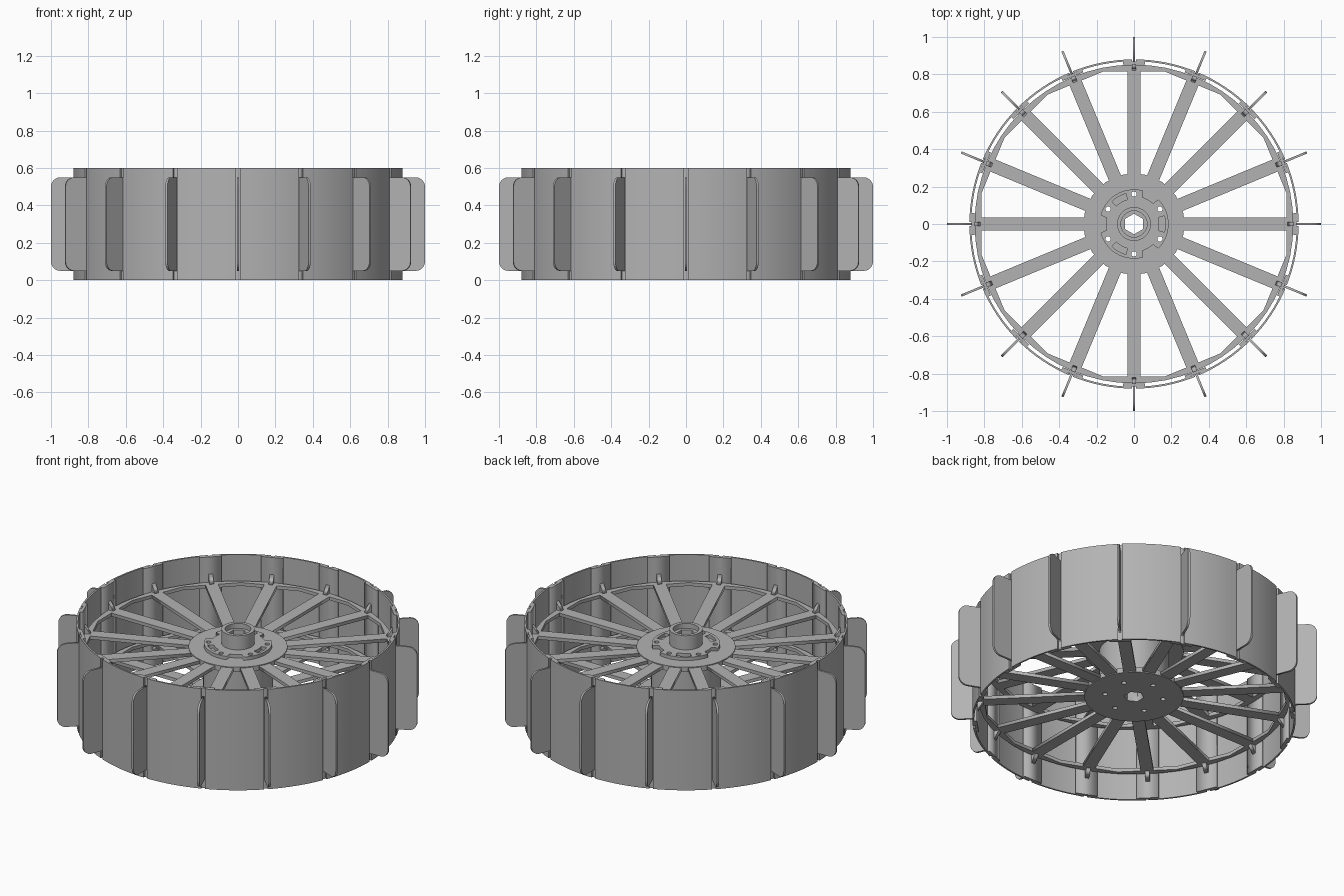
import bpy, bmesh
from math import sin, cos, pi, radians
from mathutils import Matrix, Vector

cube = bpy.data.objects.get("Cube")
if cube:
    bpy.data.objects.remove(cube, do_unlink=True)

COUNT = 16
STEP = 2 * pi / COUNT
MID = 0.3          # mid height of the wheel
LAYER = 0.14       # distance of each spoke layer from the mid height

grey = bpy.data.materials.new("plain_grey")
grey.use_nodes = True
grey.diffuse_color = (0.45, 0.45, 0.45, 1)
grey.node_tree.nodes["Principled BSDF"].inputs["Base Color"].default_value = (0.45, 0.45, 0.45, 1)


def circle(r, n=48, start=0.0, cx=0.0, cy=0.0):
    return [(cx + r * cos(start + 2 * pi * i / n), cy + r * sin(start + 2 * pi * i / n)) for i in range(n)]


def arc(r, a0, a1, n=8):
    return [(r * cos(a0 + (a1 - a0) * i / n), r * sin(a0 + (a1 - a0) * i / n)) for i in range(n + 1)]


def sector(r0, r1, a0, a1, n=8):
    return arc(r0, a0, a1, n) + arc(r1, a1, a0, n)


def box(x0, x1, y0, y1):
    return [(x0, y0), (x1, y0), (x1, y1), (x0, y1)]


def plate_mesh(name, loops, low, high, upright=False):
    """Extruded flat outline; later loops are holes. Upright plates stand in the radial plane."""
    curve = bpy.data.curves.new(name + "_outline", "CURVE")
    curve.dimensions = "2D"
    curve.fill_mode = "BOTH"
    curve.extrude = (high - low) / 2
    for loop in loops:
        spline = curve.splines.new("POLY")
        spline.points.add(len(loop) - 1)
        for point, (x, y) in zip(spline.points, loop):
            point.co = (x, y, 0, 1)
        spline.use_cyclic_u = True
    temp = bpy.data.objects.new(name + "_outline", curve)
    mesh = bpy.data.meshes.new_from_object(temp)
    bpy.data.objects.remove(temp)
    bpy.data.curves.remove(curve)
    mesh.name = name
    mesh.transform(Matrix.Translation((0, 0, (low + high) / 2)))
    if upright:
        mesh.transform(Matrix.Rotation(pi / 2, 4, "X"))
    bm = bmesh.new()
    bm.from_mesh(mesh)
    bmesh.ops.remove_doubles(bm, verts=bm.verts, dist=1e-5)
    bmesh.ops.recalc_face_normals(bm, faces=bm.faces)
    bm.to_mesh(mesh)
    bm.free()
    mesh.materials.clear()
    mesh.materials.append(grey)
    return mesh


def add(name, mesh, angle=0.0, z=0.0):
    ob = bpy.data.objects.new(name, mesh)
    ob.rotation_euler.z = angle
    ob.location.z = z
    bpy.context.collection.objects.link(ob)
    return ob


def around(name, mesh, z=0.0, offset=0.0):
    for i in range(COUNT):
        add(f"{name}_{i + 1}", mesh, i * STEP + offset, z)


def smooth(mesh):
    mesh.shade_smooth()
    mesh.set_sharp_from_angle(angle=radians(30))


# Rim panels with a narrow slit at every paddle
gap = 0.012
panel = plate_mesh("rim_panel", [sector(0.87, 0.88, gap, STEP - gap)], 0, 2 * MID)
smooth(panel)
around("rim_panel", panel)

# Backing strips behind the slits
strip = plate_mesh("backing_strip", [box(0.853, 0.869, -0.06, 0.06)], 0, 2 * MID)
around("backing_strip", strip)

# Paddles with rounded outer corners
def paddle_outline(r0, r1, z0, z1, c):
    top = [(r1 - c + c * cos(a), z1 - c + c * sin(a)) for a in [pi / 2 * i / 6 for i in range(7)]]
    bottom = [(x, z0 + z1 - z) for x, z in reversed(top)]
    return [(r0, z0)] + bottom + top + [(r0, z1)]

paddle = plate_mesh("paddle", [paddle_outline(0.86, 1.0, 0.05, 0.55, 0.05)], -0.006, 0.006, upright=True)
around("paddle", paddle)

# Spoke layers: spokes, outer ring and triangular gussets
spoke = plate_mesh("spoke", [box(0.2, 0.845, -0.035, 0.035)], -0.01, 0.01)
ring = plate_mesh("spoke_ring", [circle(0.852, 64), circle(0.832, COUNT)], -0.01, 0.01)
for side, name in ((1, "upper"), (-1, "lower")):
    z = MID + side * LAYER
    around(name + "_spoke", spoke, z)
    add(name + "_spoke_ring", ring, STEP / 2, z)
    gusset = plate_mesh(name + "_gusset", [[(0.815, 0), (0.855, 0), (0.855, side * 0.06)]],
                        -0.012, 0.012, upright=True)
    around(name + "_gusset", gusset, z)

# Hub discs with bolt holes and hexagonal bore
hexagon = circle(0.055, 6, pi / 2)
bolts = [circle(0.014, 12, 0, 0.16 * cos(a), 0.16 * sin(a)) for a in [pi / 6 + pi / 3 * i for i in range(6)]]
disc = plate_mesh("hub_disc", [circle(0.27, 32), hexagon] + bolts, -0.015, 0.015)
add("upper_hub_disc", disc, 0, MID + LAYER)
add("lower_hub_disc", disc, 0, MID - LAYER)

# Drum between the discs
drum = plate_mesh("hub_drum", [circle(0.19), circle(0.178)], MID - LAYER, MID + LAYER)
smooth(drum)
add("hub_drum", drum)

# Bolted flange: three arc slots alternating with three edge notches
third = 2 * pi / 3
edge = []
for i in range(3):
    a = pi / 3 + i * third
    edge += arc(0.15, a - 0.22, a + 0.22, 4) + arc(0.185, a + 0.26, a + third - 0.26, 14)
slots = [sector(0.135, 0.168, i * third - 0.26, i * third + 0.26) for i in range(3)]
flange = plate_mesh("hub_flange", [edge, hexagon] + slots + bolts, 0.45, 0.475)
add("hub_flange", flange)

# Boss and axle sleeve
boss = plate_mesh("hub_boss", [circle(0.09), circle(0.07)], 0.45, 0.56)
smooth(boss)
add("hub_boss", boss)
sleeve = plate_mesh("axle_sleeve", [circle(0.072), hexagon], 0.15, 0.53)
smooth(sleeve)
add("axle_sleeve", sleeve)
